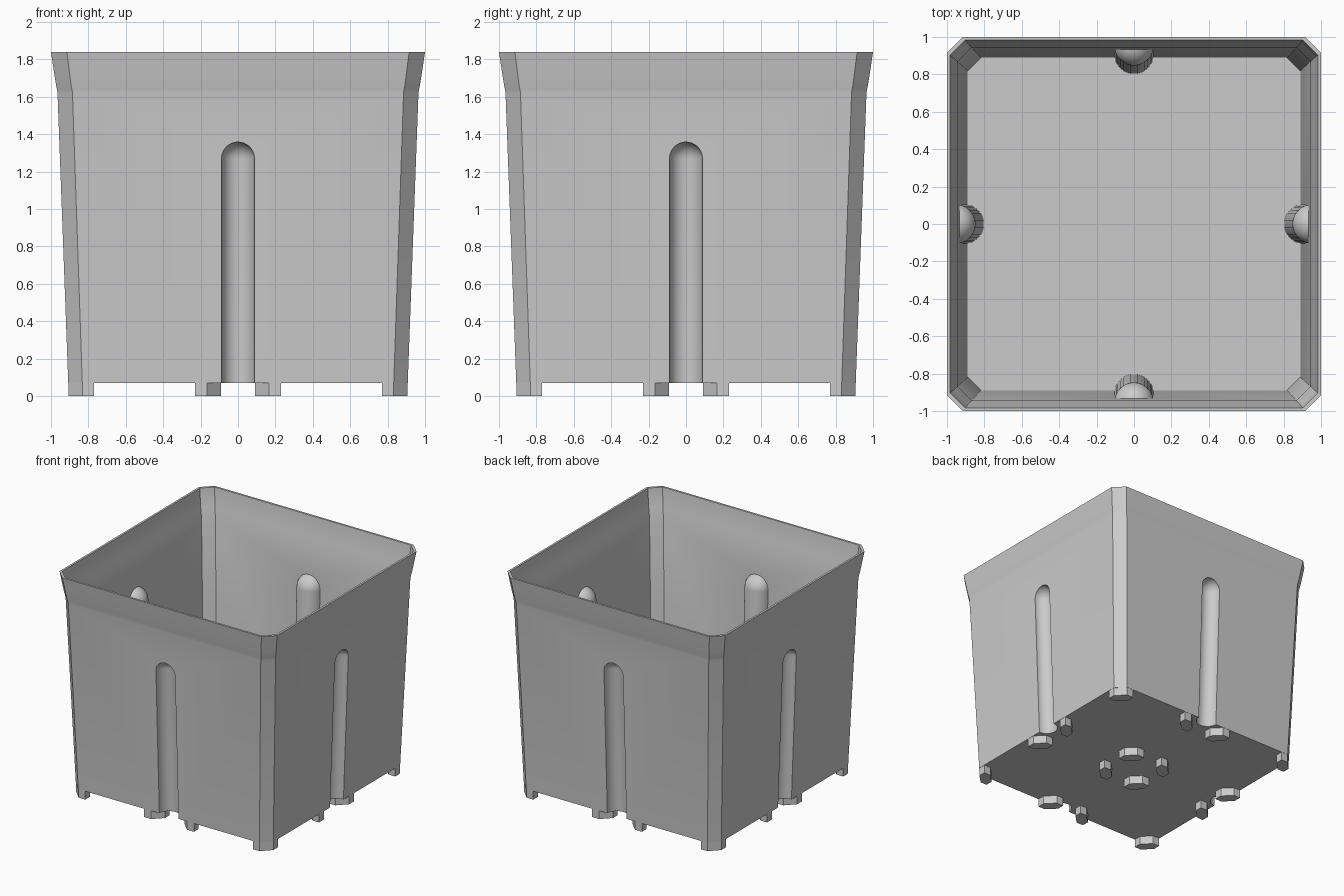
import bpy, bmesh, math
from mathutils import Matrix

cube = bpy.data.objects.get("Cube")
if cube:
    bpy.data.objects.remove(cube, do_unlink=True)

grey = bpy.data.materials.new("matte_grey")
grey.use_nodes = True
COLOR = (0.6, 0.6, 0.6, 1)
grey.diffuse_color = COLOR
grey.node_tree.nodes["Principled BSDF"].inputs["Base Color"].default_value = COLOR


def loft(bm, rings, turn=0.0):
    """Join stacked rings of points into a closed solid, turned about z."""
    m = Matrix.Rotation(turn, 4, 'Z')
    loops = [[bm.verts.new(m @ Matrix.Translation(p).translation) for p in r] for r in rings]
    n = len(loops[0])
    faces = [bm.faces.new(loops[0]), bm.faces.new(loops[-1])]
    for a, b in zip(loops, loops[1:]):
        for i in range(n):
            j = (i + 1) % n
            faces.append(bm.faces.new((a[i], a[j], b[j], b[i])))
    bmesh.ops.recalc_face_normals(bm, faces=faces)


def make_object(name, bm):
    mesh = bpy.data.meshes.new(name)
    bm.to_mesh(mesh)
    bm.free()
    mesh.materials.append(grey)
    obj = bpy.data.objects.new(name, mesh)
    bpy.context.collection.objects.link(obj)
    return obj


def octagon(h, z, c):
    """Square of half width h with corners cut by c."""
    k = h - c
    return [(h, -k, z), (h, k, z), (k, h, z), (-k, h, z),
            (-h, k, z), (-h, -k, z), (-k, -h, z), (k, -h, z)]


def shell(name, profile):
    bm = bmesh.new()
    loft(bm, [octagon(*p) for p in profile])
    return make_object(name, bm)


def wall_at(z):
    return 0.905 + 0.037 * z


def ribs(name, r):
    """Four round-topped columns that follow the wall slope."""
    levels = [(-0.05, r)]
    for i in range(10):
        a = math.radians(i * 9.6)
        levels.append((1.27 + r * math.sin(a), r * math.cos(a)))
    bm = bmesh.new()
    for q in range(4):
        rings = []
        for z, s in levels:
            rings.append([(s * math.cos(t), s * math.sin(t) - wall_at(z), z)
                          for t in (math.tau * i / 32 for i in range(32))])
        loft(bm, rings, q * math.pi / 2)
    return make_object(name, bm)


def subtract(target, cutter):
    cutter.hide_render = True
    mod = target.modifiers.new("cut", 'BOOLEAN')
    mod.operation, mod.solver, mod.object = 'DIFFERENCE', 'EXACT', cutter
    deps = bpy.context.evaluated_depsgraph_get()
    mesh = bpy.data.meshes.new_from_object(target.evaluated_get(deps))
    target.modifiers.clear()
    target.data = mesh
    bpy.data.objects.remove(cutter, do_unlink=True)


# Pot: tapered chamfered box with flared lip, hollowed, with ribs pressed inward
pot = shell("pot_body", [(wall_at(0.07), 0.07, 0.075), (0.965, 1.62, 0.08),
                         (0.968, 1.64, 0.08), (0.973, 1.665, 0.08),
                         (0.979, 1.70, 0.082), (1.0, 1.84, 0.085)])
cavity = shell("cavity_cutter", [(0.889, 0.09, 0.07), (0.943, 1.62, 0.075),
                                 (0.966, 1.69, 0.077), (0.983, 1.84, 0.08),
                                 (0.985, 1.9, 0.08)])
subtract(cavity, ribs("rib_outer", 0.105))
subtract(pot, cavity)
subtract(pot, ribs("rib_groove", 0.088))

# Feet: six-sided blocks at the corners, beside each groove and at the centre
INNER, OUTER = (0.09, 0.23), (0.77, 0.906)


def foot(bm, xs, ys, sx, sy):
    c = 0.075
    (a, b), (d, e) = xs, ys
    if xs == ys:
        pts = [(a + c, d), (b, d), (b, e - c), (b - c, e), (a, e), (a, d + c)]
    else:
        pts = [(a, d), (b - c, d), (b, d + c), (b, e), (a + c, e), (a, e - c)]
    loft(bm, [[(x * sx, y * sy, z) for x, y in pts] for z in (0, 0.07)])


bm = bmesh.new()
for sx in (1, -1):
    for sy in (1, -1):
        for xs in (INNER, OUTER):
            for ys in (INNER, OUTER):
                foot(bm, xs, ys, sx, sy)
feet = make_object("feet", bm)

# Smooth the ribs and lip, keep the chamfers crisp
bpy.ops.object.select_all(action='DESELECT')
pot.select_set(True)
bpy.context.view_layer.objects.active = pot
bpy.ops.object.shade_smooth_by_angle(angle=math.radians(25))
